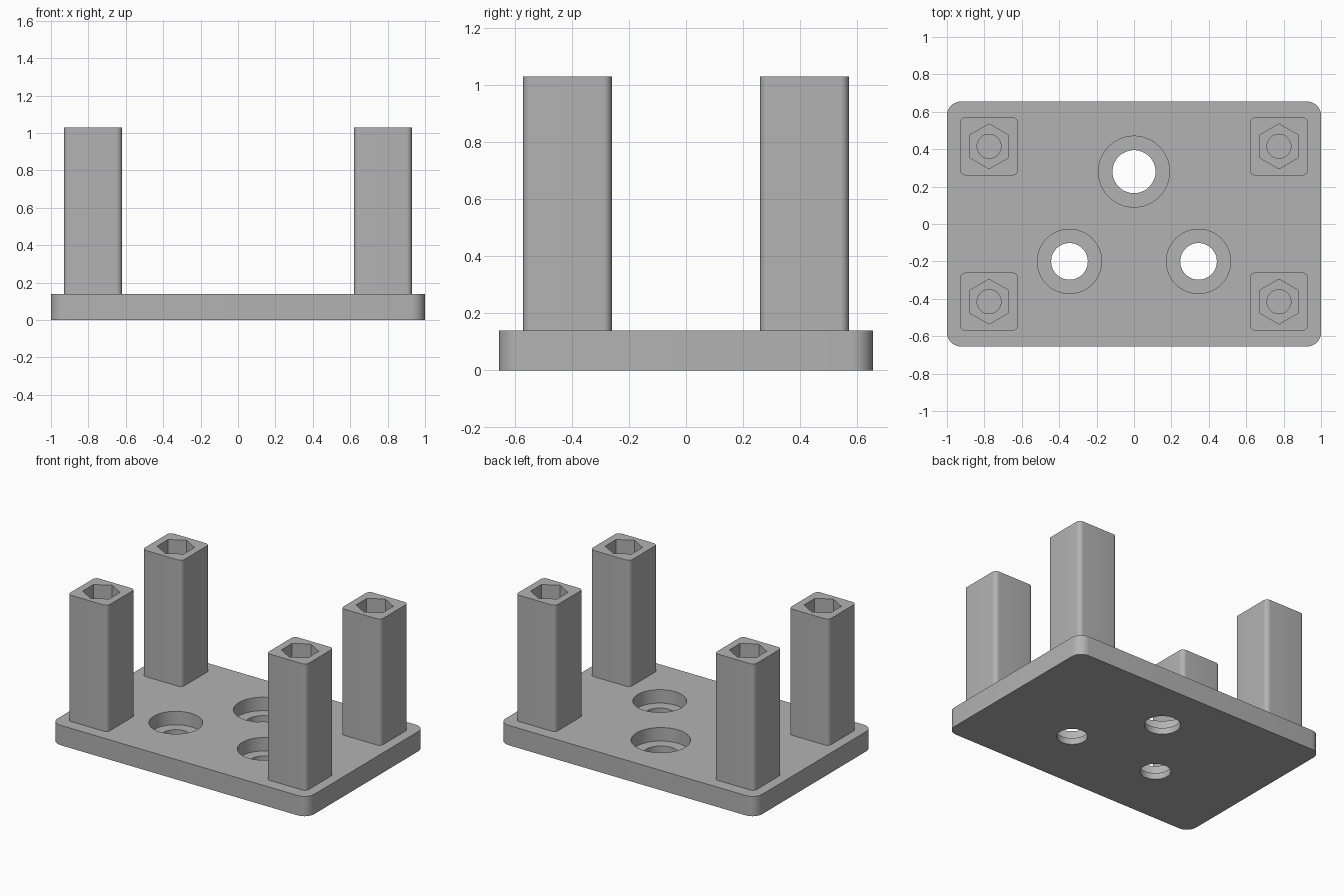
import bpy, bmesh
from math import pi, cos, sin, radians

if "Cube" in bpy.data.objects:
    bpy.data.objects.remove(bpy.data.objects["Cube"], do_unlink=True)

grey = bpy.data.materials.new("plain grey")
grey.use_nodes = True
colour = (0.45, 0.45, 0.45, 1)
grey.diffuse_color = colour
grey.node_tree.nodes["Principled BSDF"].inputs["Base Color"].default_value = colour


def polygon(x, y, r, sides, turn=0.0):
    return [(x + r * cos(turn + 2 * pi * i / sides), y + r * sin(turn + 2 * pi * i / sides))
            for i in range(sides)]


def rounded_rect(x, y, hx, hy, r, steps=8):
    points = []
    for k, (sx, sy) in enumerate([(1, 1), (-1, 1), (-1, -1), (1, -1)]):
        for i in range(steps + 1):
            a = pi / 2 * (k + i / steps)
            points.append((x + sx * (hx - r) + r * cos(a), y + sy * (hy - r) + r * sin(a)))
    return points


def prism(name, outline, z0, z1):
    bm = bmesh.new()
    face = bm.faces.new([bm.verts.new((x, y, z0)) for x, y in outline])
    up = bmesh.ops.extrude_face_region(bm, geom=[face])["geom"]
    bmesh.ops.translate(bm, vec=(0, 0, z1 - z0),
                        verts=[v for v in up if isinstance(v, bmesh.types.BMVert)])
    bmesh.ops.recalc_face_normals(bm, faces=bm.faces)
    mesh = bpy.data.meshes.new(name)
    bm.to_mesh(mesh)
    bm.free()
    mesh.materials.append(grey)
    obj = bpy.data.objects.new(name, mesh)
    bpy.context.collection.objects.link(obj)
    return obj


def select(obj):
    bpy.ops.object.select_all(action="DESELECT")
    obj.select_set(True)
    bpy.context.view_layer.objects.active = obj


def cut(obj, outline, z0, z1):
    cutter = prism("cutter", outline, z0, z1)
    cutter.hide_render = True
    mod = obj.modifiers.new("cut", "BOOLEAN")
    mod.operation = "DIFFERENCE"
    mod.solver = "EXACT"
    mod.object = cutter
    select(obj)
    bpy.ops.object.modifier_apply(modifier=mod.name)
    bpy.data.objects.remove(cutter, do_unlink=True)


def smooth(obj):
    select(obj)
    bpy.ops.object.shade_smooth_by_angle(angle=radians(30))


# Base plate with three counterbored holes
PLATE_TOP, LEDGE = 0.14, 0.045
plate = prism("base_plate", rounded_rect(0, 0, 1.0, 0.655, 0.075), 0, PLATE_TOP)
for x, y, bore, through in [(0, 0.28, 0.19, 0.115),
                            (-0.345, -0.2, 0.172, 0.098),
                            (0.345, -0.2, 0.172, 0.098)]:
    cut(plate, polygon(x, y, bore, 48), LEDGE, 0.3)
    cut(plate, polygon(x, y, through, 48), -0.1, 0.3)
smooth(plate)

# Four corner posts, each with a hexagonal nut pocket and a screw hole
POST_TOP = 1.03
for side, sx in (("right", -1), ("left", 1)):
    for end, sy in (("front", -1), ("back", 1)):
        x, y = sx * 0.775, sy * 0.415
        post = prism(f"{end}_{side}_post", rounded_rect(x, y, 0.155, 0.155, 0.03),
                     PLATE_TOP, POST_TOP)
        cut(post, polygon(x, y, 0.12, 6, pi / 2), POST_TOP - 0.14, POST_TOP + 0.1)
        cut(post, polygon(x, y, 0.064, 32), PLATE_TOP + 0.1, POST_TOP + 0.1)
        smooth(post)
